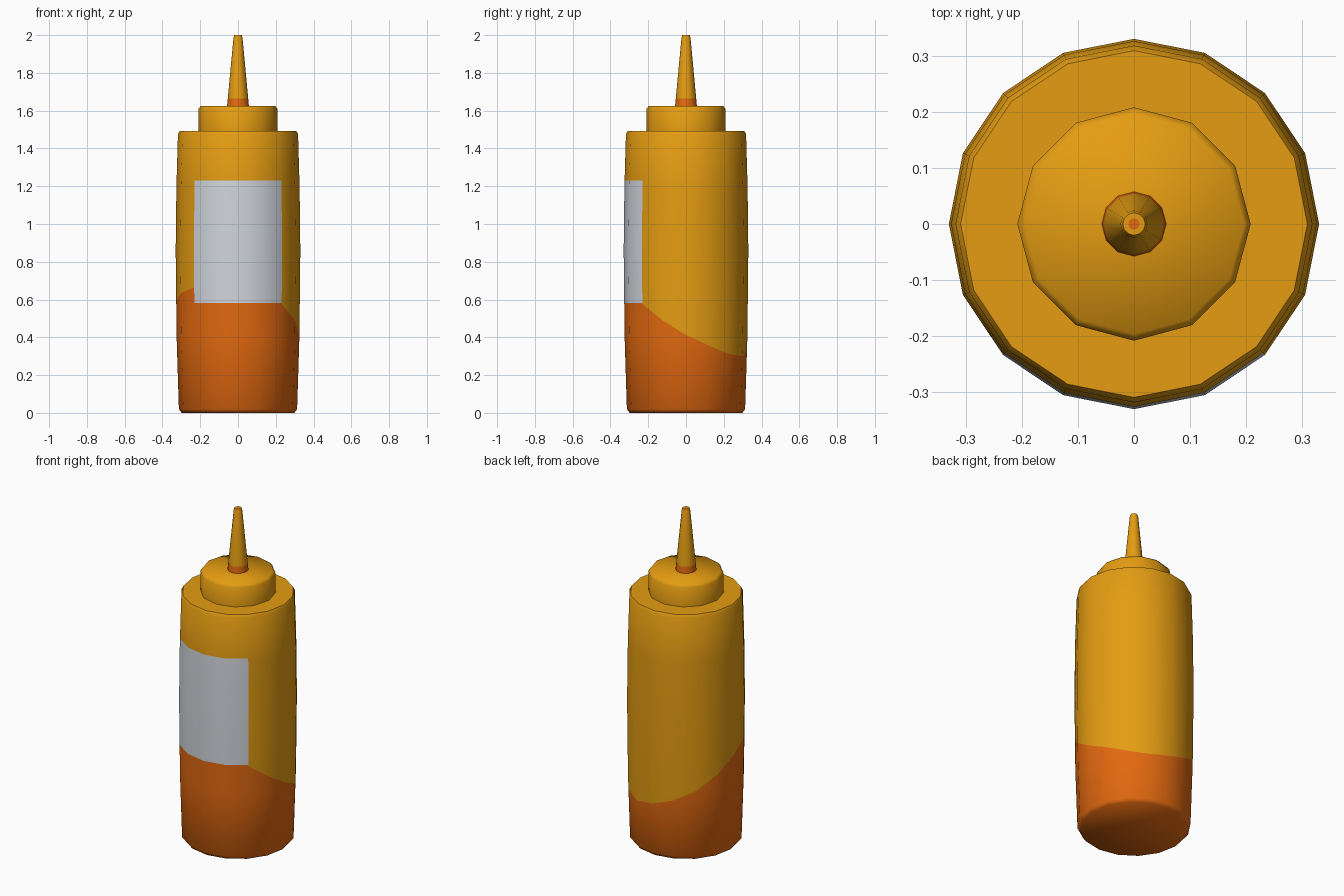
import bpy, bmesh, math
from mathutils import Vector

if "Cube" in bpy.data.objects:
    bpy.data.objects.remove(bpy.data.objects["Cube"])


def material(name, rgb):
    m = bpy.data.materials.new(name)
    m.diffuse_color = (*rgb, 1.0)
    m.use_nodes = True
    m.node_tree.nodes["Principled BSDF"].inputs["Base Color"].default_value = m.diffuse_color
    return m


MATS = [material("mustard_yellow", (0.78, 0.335, 0.006)),
        material("deep_orange", (0.76, 0.14, 0.005)),
        material("label_grey", (0.64, 0.67, 0.71))]
YELLOW, ORANGE, LABEL = 0, 1, 2


def on_ring(r, a, z):
    # angle is measured from the front (-y), growing towards +x
    return Vector((r * math.sin(a), -r * math.cos(a), z))


def lathe(profile, n):
    """Closed revolved solid with vertices on the axes."""
    bm = bmesh.new()
    rings = [[bm.verts.new(on_ring(r, 2 * math.pi * i / n, z)) for i in range(n)]
             for r, z in profile]
    for lo, hi in zip(rings, rings[1:]):
        for i in range(n):
            j = (i + 1) % n
            bm.faces.new((lo[i], lo[j], hi[j], hi[i]))
    bm.faces.new(rings[0][::-1])
    bm.faces.new(rings[-1])
    return bm


def finish(bm, name, angle):
    bmesh.ops.recalc_face_normals(bm, faces=bm.faces[:])
    me = bpy.data.meshes.new(name)
    bm.to_mesh(me)
    bm.free()
    for m in MATS:
        me.materials.append(m)
    ob = bpy.data.objects.new(name, me)
    bpy.context.collection.objects.link(ob)
    bpy.ops.object.select_all(action='DESELECT')
    ob.select_set(True)
    bpy.context.view_layer.objects.active = ob
    bpy.ops.object.shade_smooth_by_angle(angle=math.radians(angle))
    return ob


# --- bottle body: 16 sides, slightly barrelled
N = 16
STEP = 2 * math.pi / N
bm = lathe([(0.298, 0), (0.313, 0.02), (0.325, 0.4), (0.33, 0.86),
            (0.326, 1.2), (0.318, 1.475), (0.309, 1.492)], N)

# height of the orange lower part at each corner, starting at the front
SEAM = [0.64, 0.62, 0.577, 0.49, 0.412, 0.355, 0.312, 0.30,
        0.322, 0.365, 0.425, 0.505, 0.59, 0.635, 0.665, 0.66]
LABEL_COLUMNS = (14, 15, 0, 1)
LABEL_BOTTOM, LABEL_TOP = 0.583, 1.23


def angle_of(p):
    return math.atan2(p.x, -p.y) % (2 * math.pi)


def column_faces(c):
    bm.normal_update()
    return [f for f in bm.faces if abs(f.normal.z) < 0.85
            and int(angle_of(f.calc_center_median()) / STEP) == c]


def cut(c, point, normal):
    faces = column_faces(c)
    geom = faces + list({e for f in faces for e in f.edges}) + \
        list({v for f in faces for v in f.verts})
    bmesh.ops.bisect_plane(bm, geom=geom, dist=1e-5, plane_co=point, plane_no=normal)


# cut the colour borders into every column
for c in range(N):
    if c in LABEL_COLUMNS:
        for z in (LABEL_BOTTOM, LABEL_TOP):
            cut(c, Vector((0, 0, z)), Vector((0, 0, 1)))
    else:
        p = on_ring(0.327, c * STEP, SEAM[c])
        q = on_ring(0.327, (c + 1) * STEP, SEAM[(c + 1) % N])
        out = on_ring(1, (c + 0.5) * STEP, 0)
        cut(c, p, (q - p).cross(out).normalized())

# colour by height within each column
for f in bm.faces:
    p = f.calc_center_median()
    t = angle_of(p) / STEP
    c = int(t) % N
    if abs(f.normal.z) > 0.95:
        f.material_index = ORANGE if p.z < 0.5 else YELLOW
    elif c in LABEL_COLUMNS:
        f.material_index = (ORANGE if p.z < LABEL_BOTTOM else
                            LABEL if p.z < LABEL_TOP else YELLOW)
    else:
        u = t - int(t)
        seam = SEAM[c] * (1 - u) + SEAM[(c + 1) % N] * u
        f.material_index = ORANGE if p.z < seam else YELLOW
finish(bm, "bottle_body", 60)

# --- screw cap: 12 sides
bm = lathe([(0.208, 1.485), (0.208, 1.61), (0.196, 1.626)], 12)
finish(bm, "screw_cap", 60)

# --- nozzle with orange collar and orange opening
bm = lathe([(0.058, 1.62), (0.054, 1.665), (0.024, 1.985), (0.020, 2.0),
            (0.010, 2.0)], 12)
for f in bm.faces:
    p = f.calc_center_median()
    is_opening = len(f.verts) > 4 and p.z > 1.9
    f.material_index = ORANGE if p.z < 1.66 or is_opening else YELLOW
finish(bm, "nozzle", 50)
